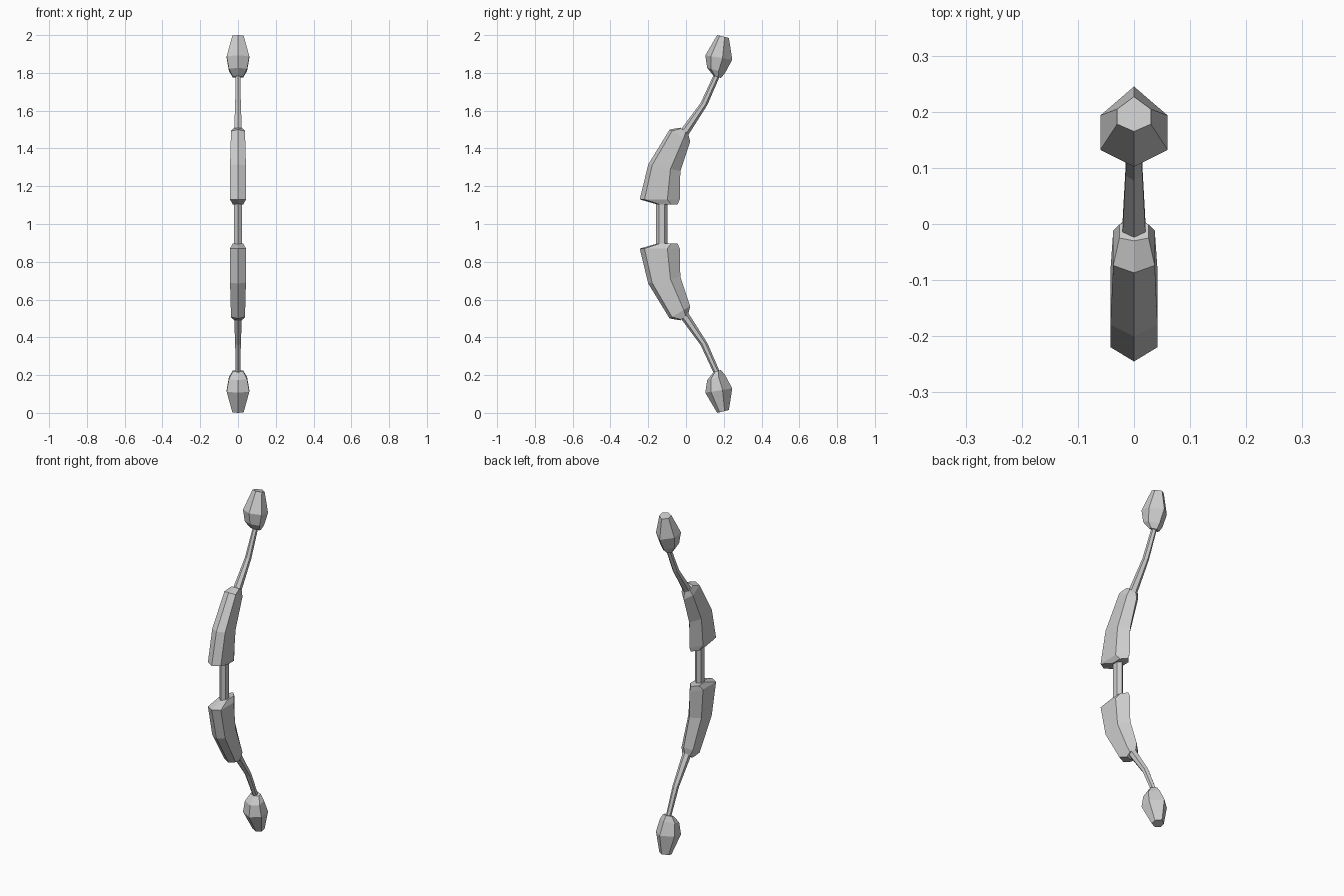
import bpy
import bmesh
from mathutils import Vector

if "Cube" in bpy.data.objects:
    bpy.data.objects.remove(bpy.data.objects["Cube"])


def loft(name, rings, fracs, mirror=True):
    """Loft six-sided rings (front y, z, back y, z, half width), ridge at front and back."""
    bm = bmesh.new()
    loops = []
    for fy, fz, by, bz, hw in rings:
        front, back = Vector((0, fy, fz - 1)), Vector((0, by, bz - 1))
        side = Vector((hw, 0, 0))
        a, b = front.lerp(back, fracs[0]), front.lerp(back, fracs[1])
        pts = [front, a + side, b + side, back, b - side, a - side]
        loops.append([bm.verts.new(p) for p in pts])
    for lo, hi in zip(loops, loops[1:]):
        for i in range(6):
            j = (i + 1) % 6
            bm.faces.new((lo[i], lo[j], hi[j], hi[i]))
    bm.faces.new(loops[0][::-1])
    bm.faces.new(loops[-1])
    bmesh.ops.recalc_face_normals(bm, faces=bm.faces)
    mesh = bpy.data.meshes.new(name)
    bm.to_mesh(mesh)
    bm.free()
    obj = bpy.data.objects.new(name, mesh)
    obj.location.z = 1
    bpy.context.collection.objects.link(obj)
    # The bow is symmetric above and below the grip
    if mirror:
        mod = obj.modifiers.new("Mirror", 'MIRROR')
        mod.use_axis = (False, False, True)
        mod.use_mirror_merge = False
    return obj


# Central grip
loft("grip", [
    (-0.16, 0.89, -0.097, 0.89, 0.02),
    (-0.16, 1.11, -0.097, 1.11, 0.02),
], (0.25, 0.75), mirror=False)

# Thick inner limbs with bevelled ends
loft("inner_limb", [
    (-0.15, 1.103, -0.045, 1.103, 0.028),
    (-0.245, 1.13, -0.033, 1.13, 0.042),
    (-0.20, 1.315, -0.03, 1.28, 0.042),
    (-0.087, 1.50, 0.022, 1.435, 0.037),
    (-0.03, 1.51, 0.012, 1.477, 0.026),
], (0.12, 0.69))

# Thin outer limbs
loft("outer_limb", [
    (-0.035, 1.49, 0.005, 1.46, 0.021),
    (0.077, 1.64, 0.113, 1.63, 0.015),
    (0.147, 1.79, 0.178, 1.78, 0.012),
], (0.25, 0.72))

# Faceted end tips
loft("tip", [
    (0.147, 1.783, 0.185, 1.773, 0.028),
    (0.112, 1.827, 0.207, 1.80, 0.048),
    (0.102, 1.893, 0.245, 1.87, 0.06),
    (0.165, 2.0, 0.227, 1.985, 0.03),
], (0.21, 0.64))
